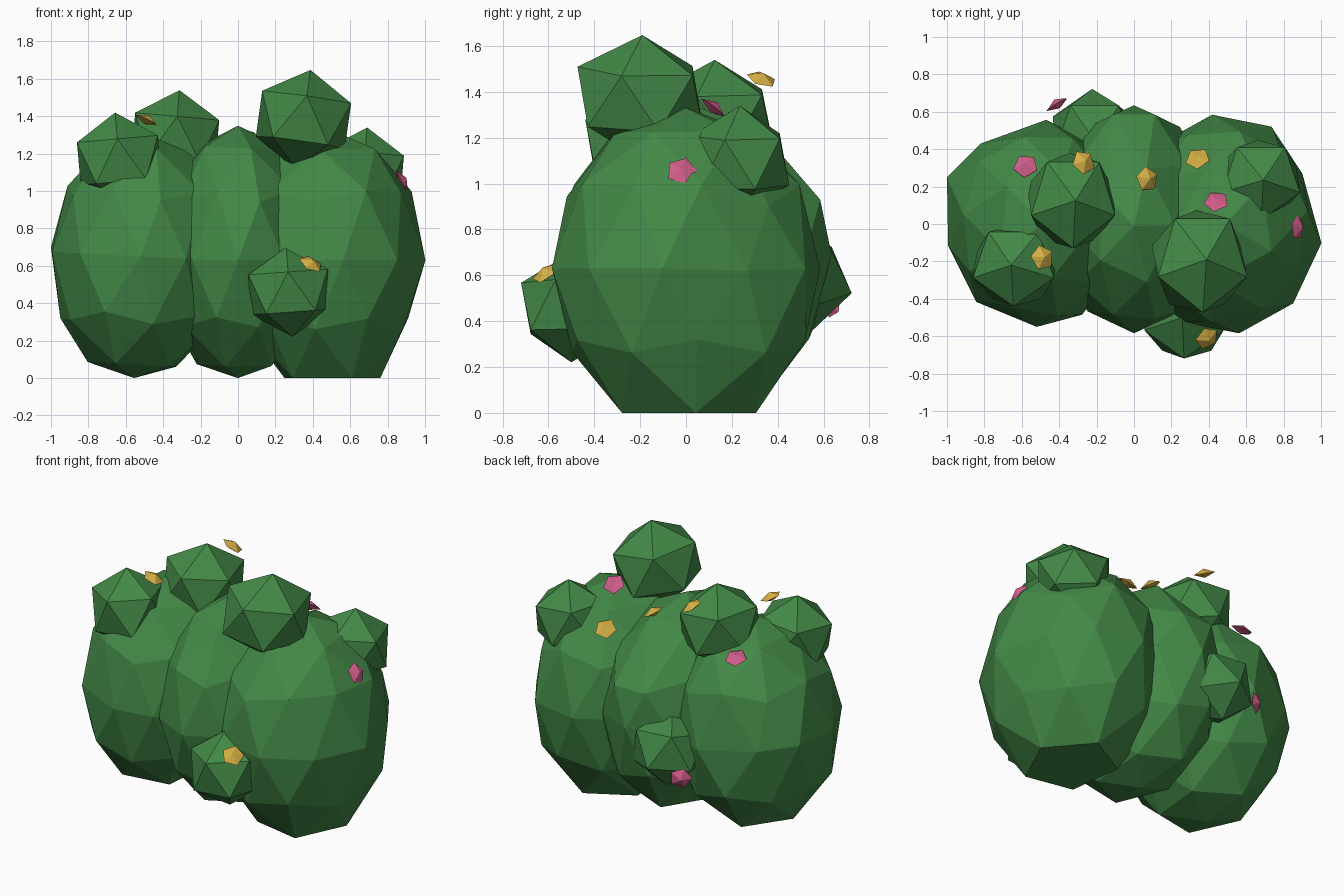
import bpy, bmesh, math
from mathutils import Vector, Matrix, Euler

cube = bpy.data.objects.get("Cube")
if cube:
    bpy.data.objects.remove(cube, do_unlink=True)


def make_material(name, rgb):
    mat = bpy.data.materials.new(name)
    mat.use_nodes = True
    color = (*rgb, 1.0)
    mat.diffuse_color = color
    mat.node_tree.nodes["Principled BSDF"].inputs["Base Color"].default_value = color
    return mat


leaf = make_material("leaf_green", (0.056, 0.25, 0.063))
yellow = make_material("flower_yellow", (0.68, 0.44, 0.06))
pink = make_material("flower_pink", (0.68, 0.115, 0.27))


def finish(name, bm, mat):
    bmesh.ops.recalc_face_normals(bm, faces=bm.faces)
    mesh = bpy.data.meshes.new(name)
    bm.to_mesh(mesh)
    bm.free()
    mesh.materials.append(mat)
    obj = bpy.data.objects.new(name, mesh)
    bpy.context.collection.objects.link(obj)


def foliage(name, center, radii, detail, spin, tilt, corners=()):
    """Faceted leaf mass, flat at the ground, with a few corners pulled to a point."""
    bm = bmesh.new()
    bmesh.ops.create_icosphere(bm, subdivisions=detail, radius=1)
    turn = Euler((math.radians(tilt[0]), math.radians(tilt[1]), 0)).to_matrix().to_4x4()
    bm.transform(Matrix.Translation(center) @ turn @ Matrix.Diagonal((*radii, 1))
                 @ Matrix.Rotation(math.radians(spin), 4, "Z"))
    for corner in map(Vector, corners):
        nearest = min(bm.verts, key=lambda v: (v.co - corner).length)
        nearest.co = corner
    for vert in bm.verts:
        if vert.co.z < 0.055:
            vert.co.z = 0
    finish(name, bm, leaf)


def flower(name, place, facing, mat):
    """Thin five-sided double pyramid."""
    bm = bmesh.new()
    ring = [bm.verts.new((0.068 * math.cos(a), 0.068 * math.sin(a), 0))
            for a in (math.tau * i / 5 for i in range(5))]
    for height in (0.03, -0.025):
        tip = bm.verts.new((0, 0, height))
        for i in range(5):
            bm.faces.new((ring[i], ring[(i + 1) % 5], tip))
    bm.transform(Matrix.Translation(place)
                 @ Vector(facing).to_track_quat("Z", "Y").to_matrix().to_4x4())
    finish(name, bm, mat)


# Three large lobes: centre, radii, detail, spin, tilt, uneven corners
foliage("right_lobe", (-0.52, 0, 0.65), (0.485, 0.56, 0.68), 2, -6, (0, 3),
        [(-1, 0.25, 0.7), (-0.95, 0.05, 0.32), (-0.82, 0.43, 0.68), (-0.52, -0.55, 0.65)])
foliage("middle_lobe", (0, 0.025, 0.66), (0.42, 0.61, 0.69), 2, 0, (3, 0),
        [(-0.11, 0.585, 0.93), (0.11, 0.585, 0.93)])
foliage("left_lobe", (0.49, 0, 0.63), (0.52, 0.59, 0.7), 2, 44, (0, 0),
        [(0.9, 0.27, 0.62), (0.8, 0.36, 0.9), (0.87, -0.22, 0.99), (0.91, 0.05, 0.32)])

# Small clumps growing out of the lobes: centre, radii, tilt
clumps = {
    "right_front_clump": ((-0.635, -0.22, 1.165), (0.255, 0.245, 0.255), (0, -5)),
    "right_back_clump": ((-0.335, 0.125, 1.285), (0.265, 0.285, 0.255), (0, 5)),
    "tall_clump": ((0.35, -0.2, 1.38), (0.282, 0.31, 0.27), (-2, 8)),
    "left_back_clump": ((0.67, 0.235, 1.1), (0.245, 0.24, 0.24), (0, 5)),
    "low_front_clump": ((0.275, -0.5, 0.46), (0.25, 0.245, 0.24), (0, -4)),
    "low_back_clump": ((-0.22, 0.485, 0.575), (0.245, 0.245, 0.235), (13, 4)),
}
for name, (center, radii, tilt) in clumps.items():
    foliage(name, center, radii, 1, -18, tilt)

# Flowers: place and facing direction
flowers = [
    ((-0.49, -0.18, 1.38), (0.4, 0.1, 0.9), yellow),
    ((-0.27, 0.33, 1.455), (0.4, 0.25, 0.8), yellow),
    ((0.07, 0.24, 1.29), (0.5, 0.05, 0.85), yellow),
    ((0.34, 0.35, 1.15), (-0.2, 0.55, 0.8), yellow),
    ((0.39, -0.61, 0.61), (0.4, -0.5, 0.77), yellow),
    ((-0.58, 0.31, 1.19), (-0.1, 0.4, 0.9), pink),
    ((0.44, 0.12, 1.33), (-0.1, 0.6, 0.8), pink),
    ((0.875, -0.02, 1.055), (0.85, -0.02, 0.5), pink),
    ((-0.41, 0.64, 0.48), (-0.5, 0.8, -0.1), pink),
]
for i, (place, facing, mat) in enumerate(flowers, 1):
    flower(f"{mat.name}_{i}", place, facing, mat)
